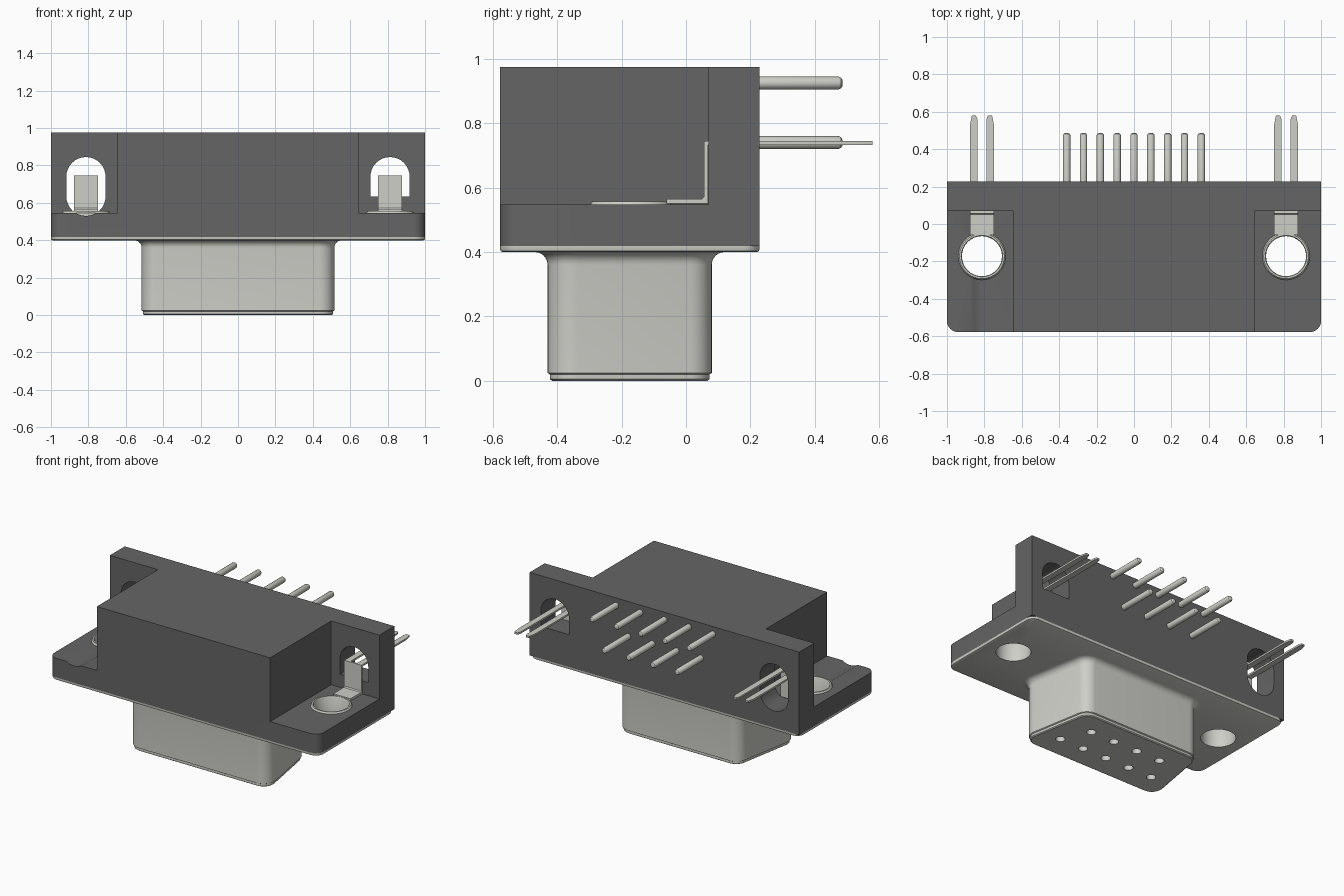
import bpy, bmesh
from math import sin, cos, pi, radians, tau

if "Cube" in bpy.data.objects:
    bpy.data.objects.remove(bpy.data.objects["Cube"])

def material(name, rgb):
    m = bpy.data.materials.new(name)
    m.diffuse_color = (*rgb, 1)
    m.use_nodes = True
    m.node_tree.nodes["Principled BSDF"].inputs["Base Color"].default_value = m.diffuse_color
    return m

PLASTIC = material("dark_plastic", (0.13, 0.13, 0.13))
METAL = material("light_metal", (0.62, 0.62, 0.58))

def loft(name, rings, mat=METAL, tube=False):
    """Skin equal-length rings; cap the ends, or close into a ring-shaped tube."""
    bm = bmesh.new()
    rows = [[bm.verts.new(p) for p in r] for r in rings]
    n = len(rows[0])
    pairs = list(zip(rows, rows[1:])) + ([(rows[-1], rows[0])] if tube else [])
    for a, b in pairs:
        for i in range(n):
            j = (i + 1) % n
            bm.faces.new((a[i], a[j], b[j], b[i]))
    if not tube:
        bm.faces.new(rows[0])
        bm.faces.new(rows[-1])
    bmesh.ops.recalc_face_normals(bm, faces=bm.faces)
    me = bpy.data.meshes.new(name)
    bm.to_mesh(me)
    bm.free()
    ob = bpy.data.objects.new(name, me)
    bpy.context.collection.objects.link(ob)
    me.materials.append(mat)
    return ob

def prism(name, pts, axis, a, b, mat=METAL):
    place = {'X': lambda p, d: (d, p[0], p[1]),
             'Y': lambda p, d: (p[0], d, p[1]),
             'Z': lambda p, d: (p[0], p[1], d)}[axis]
    return loft(name, [[place(p, d) for p in pts] for d in (a, b)], mat)

def arc(cx, cy, r, a0, a1, n=10):
    if r == 0:
        return [(cx, cy)]
    return [(cx + r * cos(radians(a0 + (a1 - a0) * i / n)),
             cy + r * sin(radians(a0 + (a1 - a0) * i / n))) for i in range(n + 1)]

def circle(cx, cy, r, n=32):
    return [(cx + r * cos(tau * i / n), cy + r * sin(tau * i / n)) for i in range(n)]

def rounded_rect(x, y0, y1, rf, rb):
    return (arc(x - rf, y0 + rf, rf, -90, 0) + arc(x - rb, y1 - rb, rb, 0, 90)
            + arc(-x + rb, y1 - rb, rb, 90, 180) + arc(-x + rf, y0 + rf, rf, 180, 270))

def d_outline(r):
    """D shape: wide side at the front, sides leaning in by 10 degrees."""
    return (arc(.435, -.35, r, -90, 10) + arc(.373, 0, r, 10, 90)
            + arc(-.373, 0, r, 90, 170) + arc(-.435, -.35, r, 170, 270))

def cut(ob, cutters):
    bpy.context.view_layer.objects.active = ob
    for c in cutters:
        m = ob.modifiers.new("cut", 'BOOLEAN')
        m.operation, m.solver, m.object = 'DIFFERENCE', 'EXACT', c
        bpy.ops.object.modifier_apply(modifier=m.name)
        bpy.data.objects.remove(c)

HX, HY = .813, -.172          # mounting hole centres
SIDES = (-1, 1)

# Plastic housing: full block, then side notches, slots and screw holes cut away
housing = prism("housing", rounded_rect(1, -.578, .228, .06, 0), 'Z', .418, .975, PLASTIC)
cutters = []
for s in SIDES:
    x0, x1 = sorted((s * .643, s * 1.2))
    box = [(x0, -.8), (x1, -.8), (x1, .07), (x0, .07)]
    cutters.append(prism("notch_cutter", box, 'Z', .547, 1.2, PLASTIC))
    cutters.append(prism("hole_cutter", circle(s * HX, HY, .115), 'Z', .3, .7, PLASTIC))
# left slot is an oval that also grooves the ledge, right slot is a flat-bottomed arch
oval = arc(-HX, .74, .105, 0, 180, 16) + arc(-HX, .635, .105, 180, 360, 16)
arch = arc(HX, .74, .105, 0, 180, 16) + [(HX - .105, .635), (HX + .105, .635)]
cutters += [prism("slot_cutter", p, 'Y', -.8, .5, PLASTIC) for p in (oval, arch)]
cut(housing, cutters)

# Metal face plate with softened edges
plate = loft("face_plate", [[(x, y, z) for x, y in
             rounded_rect(1 - i, -.578 + i, .228 - i, .06 - i, .05 - i)]
             for z, i in ((.40, .008), (.403, .002), (.408, 0), (.42, 0))])
cut(plate, [prism("hole_cutter", circle(s * HX, HY, .107), 'Z', .3, .6) for s in SIDES])

# D-shaped shell, flared into the plate and stepped at its mouth
prof = [(.066, 0), (.073, .005), (.073, .02), (.08, .024)]
prof += [(.08 + .04 * (1 - cos(t)), .36 + .04 * sin(t))
         for t in (i * pi / 12 for i in range(7))] + [(.12, .408)]
shell = loft("d_shell", [[(x, y, z) for x, y in d_outline(r)] for r, z in prof])

# Two rows of contacts: five and four
ROWS = [(5, -.268, .925), (4, -.083, .74)]
contacts = [((i - (n - 1) / 2) * .18, y, z) for n, y, z in ROWS for i in range(n)]
cut(shell, [prism("socket_cutter", circle(x, y, .029, 20), 'Z', -.1, .2)
            for x, y, z in contacts])

# Solder pins with rounded ends
for x, y, z in contacts:
    loft("solder_pin", [[(px, d, pz) for px, pz in circle(x, z, r, 16)]
         for d, r in ((.2, .02), (.474, .02), (.482, .016), (.486, .009))])

# Eyelet, bent strap and forked board lock on each side
EYELET = [(.107, .402), (.107, .55), (.111, .557), (.12, .557),
          (.127, .547), (.115, .546), (.115, .402)]
STRAP = [(-.06, .55), (.069, .55), (.069, .745), (.056, .745),
         (.056, .572), (.05, .565), (-.06, .565)]
PRONG = [(.024, .058), (.064, .058), (.064, .53), (.054, .58), (.032, .58), (.024, .56)]
for s in SIDES:
    loft("eyelet", [[(x, y, z) for x, y in circle(s * HX, HY, r)] for r, z in EYELET], tube=True)
    prism("strap", STRAP, 'X', s * HX - .064, s * HX + .064)
    for k in SIDES:
        prism("board_lock_prong", [(s * HX + k * x, y) for x, y in PRONG], 'Z', .733, .745)

# Smooth the curved surfaces, keep edges crisp
bpy.ops.object.select_all(action='SELECT')
bpy.context.view_layer.objects.active = housing
bpy.ops.object.shade_smooth_by_angle(angle=radians(30))
